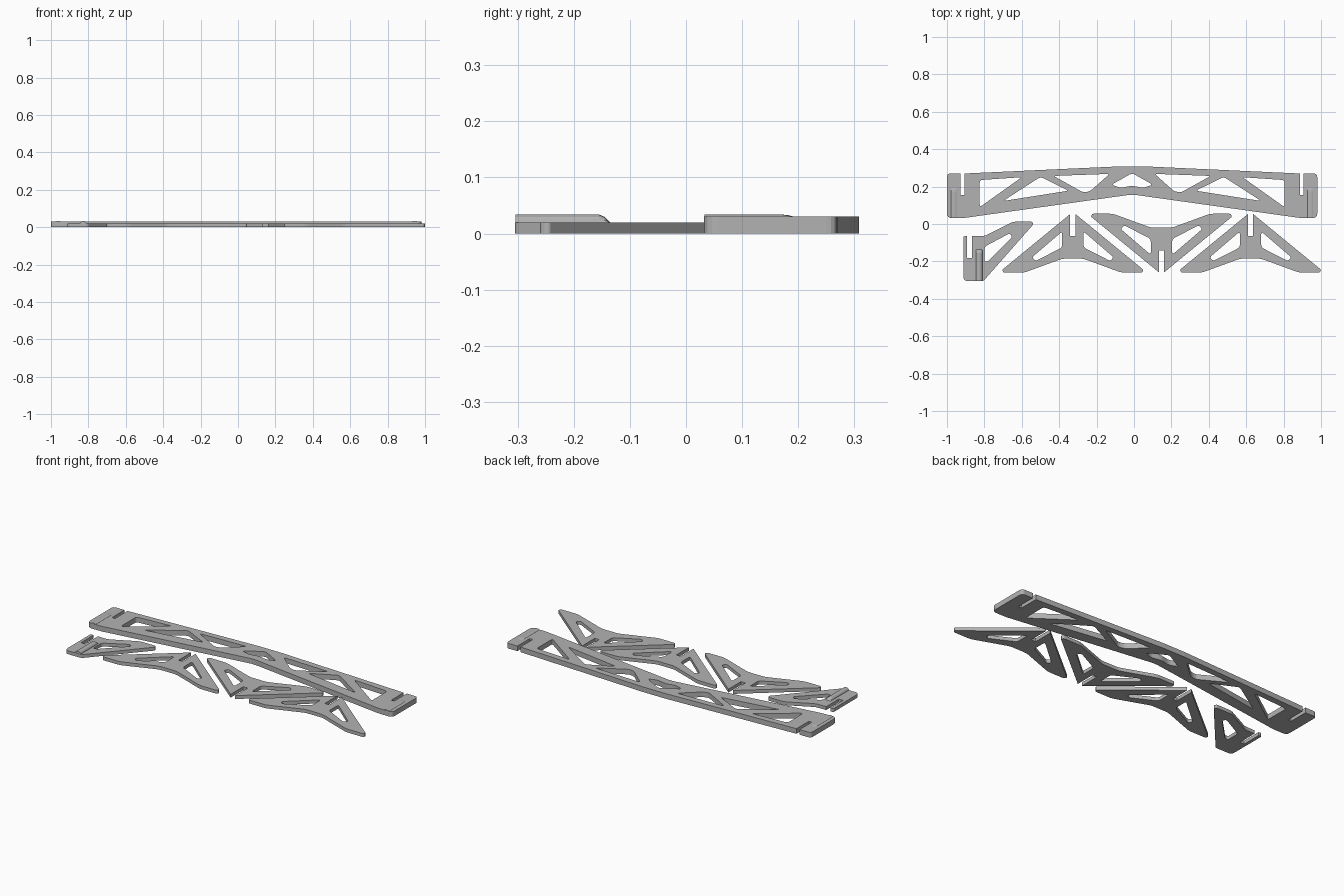
import bpy, bmesh, math
from mathutils import Vector

if "Cube" in bpy.data.objects:
    bpy.data.objects.remove(bpy.data.objects["Cube"])

grey = bpy.data.materials.new("mid grey")
grey.diffuse_color = (0.45, 0.45, 0.45, 1)
grey.use_nodes = True
grey.node_tree.nodes["Principled BSDF"].inputs["Base Color"].default_value = grey.diffuse_color


def rounded(points, radius):
    """Round polygon corners; a point may carry its own radius as a third value."""
    out, n = [], len(points)
    for i, p in enumerate(points):
        a, b, c = (Vector(points[j % n][:2]) for j in (i - 1, i, i + 1))
        r = p[2] if len(p) > 2 else radius
        r = min(r, 0.45 * (a - b).length, 0.45 * (c - b).length)
        if r < 1e-4:
            out.append(b)
            continue
        s, e = b + (a - b).normalized() * r, b + (c - b).normalized() * r
        for k in range(5):
            t = k / 4
            out.append(s * (1 - t) ** 2 + b * 2 * t * (1 - t) + e * t * t)
    return out


def plate(name, outline, holes, height, x=0.0):
    """Flat plate with rounded cutouts, standing on z = 0."""
    cu = bpy.data.curves.new(name, 'CURVE')
    cu.dimensions, cu.fill_mode, cu.extrude = '2D', 'BOTH', height / 2
    for loop in [rounded(outline, 0)] + [rounded(h, 0.016) for h in holes]:
        sp = cu.splines.new('POLY')
        sp.points.add(len(loop) - 1)
        for q, v in zip(sp.points, loop):
            q.co = (v.x, v.y, 0, 1)
        sp.use_cyclic_u = True
    tmp = bpy.data.objects.new(name, cu)
    bpy.context.collection.objects.link(tmp)
    bpy.context.view_layer.update()
    dg = bpy.context.evaluated_depsgraph_get()
    me = bpy.data.meshes.new_from_object(tmp.evaluated_get(dg))
    bpy.data.objects.remove(tmp)
    bm = bmesh.new()
    bm.from_mesh(me)
    bmesh.ops.remove_doubles(bm, verts=bm.verts, dist=1e-5)
    bmesh.ops.translate(bm, verts=bm.verts, vec=(x, 0, height / 2))
    bmesh.ops.recalc_face_normals(bm, faces=bm.faces)
    for f in bm.faces:
        f.smooth = False
    bm.to_mesh(me)
    bm.free()
    me.materials.clear()
    me.materials.append(grey)
    ob = bpy.data.objects.new(name, me)
    bpy.context.collection.objects.link(ob)


def ridge(name, x, width, base, top, y0, y1, y2):
    """Low rounded rib along y that fades out between y1 and y2."""
    bm = bmesh.new()
    rings = []
    for y, k in ((y0, 1), (y1, 1), ((y1 + y2) / 2, 0.7), (y2, 0.02)):
        ring = []
        for i in range(9):
            a = math.pi * i / 8
            ring.append(bm.verts.new((x + width / 2 * math.cos(a), y,
                                      base + (top - base) * k * math.sin(a))))
        rings.append(ring)
    for r, s in zip(rings, rings[1:]):
        for i in range(9):
            j = (i + 1) % 9
            bm.faces.new((r[i], r[j], s[j], s[i]))
    bm.faces.new(rings[0])
    bm.faces.new(rings[-1])
    bmesh.ops.recalc_face_normals(bm, faces=bm.faces)
    me = bpy.data.meshes.new(name)
    bm.to_mesh(me)
    bm.free()
    me.materials.append(grey)
    bpy.context.collection.objects.link(bpy.data.objects.new(name, me))


def flip_x(pts):
    return [(-p[0],) + tuple(p[1:]) for p in reversed(pts)]


def flip_y(pts):
    return [(p[0], -0.205 - p[1]) + tuple(p[2:]) for p in pts]


# Long truss beam with slotted ends
half = [(0.07, 0.308), (0.897, 0.27), (0.897, 0.155), (0.917, 0.155), (0.917, 0.27),
        (0.99, 0.27, 0.02), (0.99, 0.032, 0.025), (0.90, 0.032, 0.02)]
beam = half + [(0, 0.158, 0.03)] + flip_x(half)
side_holes = [
    [(0.815, 0.235), (0.59, 0.25), (0.815, 0.09)],
    [(0.49, 0.252), (0.34, 0.178), (0.69, 0.123)],
    [(0.42, 0.257), (0.12, 0.268), (0.225, 0.175), (0.26, 0.168)],
]
centre_hole = [(0, 0.272), (0.11, 0.21), (0.06, 0.193), (0, 0.205), (-0.06, 0.193), (-0.11, 0.21)]
plate("truss_beam", beam, side_holes + [flip_x(h) for h in side_holes] + [centre_hole], 0.03, -0.01)
for side, x in (("left", -0.963), ("right", 0.943)):
    ridge("beam_rib_" + side, x, 0.03, 0.0295, 0.034, 0.033, 0.17, 0.195)

# Three slotted cross braces, the middle one turned over
arm = [(0.0145, -0.064), (0.0145, 0.053), (0.378, -0.245, 0.012), (0.37, -0.26, 0.008),
       (0.26, -0.26, 0.02), (0.055, -0.185, 0.02)]
brace = arm + flip_x(arm)
arm_hole = [(0.057, -0.04), (0.057, -0.125), (0.09, -0.142), (0.20, -0.198), (0.218, -0.178)]
brace_holes = [arm_hole, flip_x(arm_hole)]
plate("brace_left", brace, brace_holes, 0.02, -0.327)
plate("brace_middle", flip_y(brace), [flip_y(h) for h in brace_holes], 0.02, 0.147)
plate("brace_right", brace, brace_holes, 0.02, 0.623)

# Small end bracket with one slot and a rib
bracket = [(-0.912, -0.065, 0.015), (-0.893, -0.065), (-0.893, -0.182), (-0.865, -0.182),
           (-0.865, -0.065), (-0.80, -0.065, 0.02), (-0.645, 0.013, 0.02), (-0.545, 0.013, 0.01),
           (-0.538, -0.002, 0.01), (-0.805, -0.305, 0.01), (-0.912, -0.305, 0.025)]
bracket_hole = [(-0.80, -0.122), (-0.665, -0.05), (-0.65, -0.068), (-0.78, -0.20), (-0.80, -0.20)]
plate("end_bracket", bracket, [bracket_hole], 0.02)
ridge("bracket_rib", -0.828, 0.035, 0.0195, 0.034, -0.304, -0.155, -0.135)
